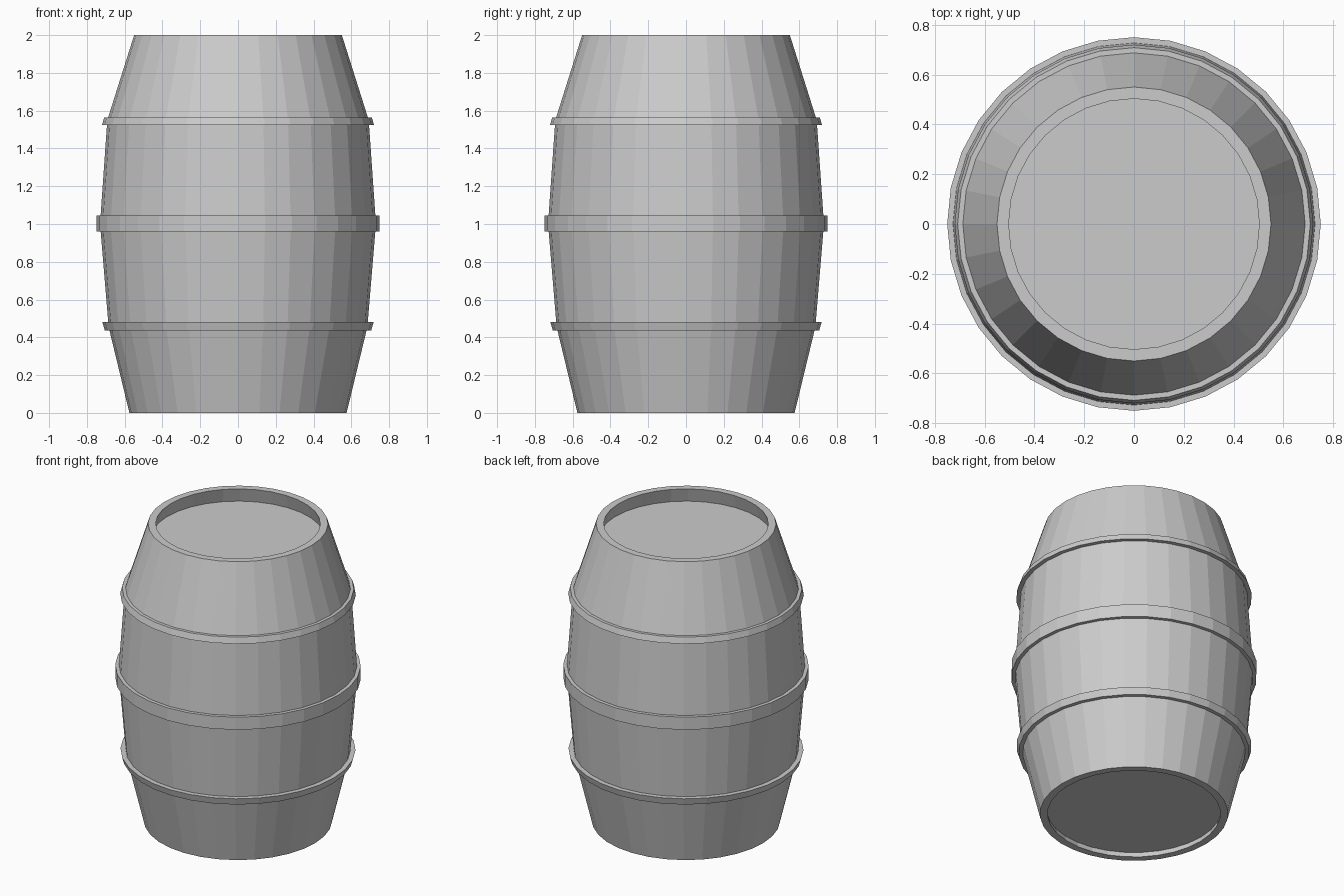
import bpy, bmesh
from math import cos, sin, tau

if "Cube" in bpy.data.objects:
    bpy.data.objects.remove(bpy.data.objects["Cube"])

SIDES = 32


def lathe(name, profile, ring=False):
    """Revolve an (r, z) profile round z; cap its ends, or close it into a ring."""
    bm = bmesh.new()
    loops = [[bm.verts.new((r * cos(tau * i / SIDES), r * sin(tau * i / SIDES), z))
              for i in range(SIDES)] for r, z in profile]
    pairs = list(zip(loops, loops[1:]))
    if ring:
        pairs.append((loops[-1], loops[0]))
    else:
        bm.faces.new(loops[0])
        bm.faces.new(loops[-1])
    for a, b in pairs:
        for i in range(SIDES):
            j = (i + 1) % SIDES
            bm.faces.new((a[i], a[j], b[j], b[i]))
    bmesh.ops.recalc_face_normals(bm, faces=bm.faces)
    mesh = bpy.data.meshes.new(name)
    bm.to_mesh(mesh)
    bm.free()
    obj = bpy.data.objects.new(name, mesh)
    bpy.context.collection.objects.link(obj)
    return obj


# Barrel body: recessed base, bulging wall, rim and recessed lid
lathe("barrel_body", [
    (0.535, 0.035), (0.528, 0.0), (0.575, 0.0),
    (0.685, 0.455), (0.727, 0.96), (0.727, 1.05), (0.692, 1.55),
    (0.55, 2.0), (0.503, 2.0), (0.53, 1.905),
])

# Hoops: (name, bottom z, top z, bottom radius, top radius)
for name, z0, z1, r0, r1 in [
    ("lower_hoop", 0.435, 0.48, 0.705, 0.718),
    ("middle_hoop", 0.96, 1.045, 0.75, 0.75),
    ("upper_hoop", 1.525, 1.565, 0.72, 0.708),
]:
    lathe(name, [(0.66, z0), (r0, z0), (r1, z1), (0.66, z1)], ring=True)
